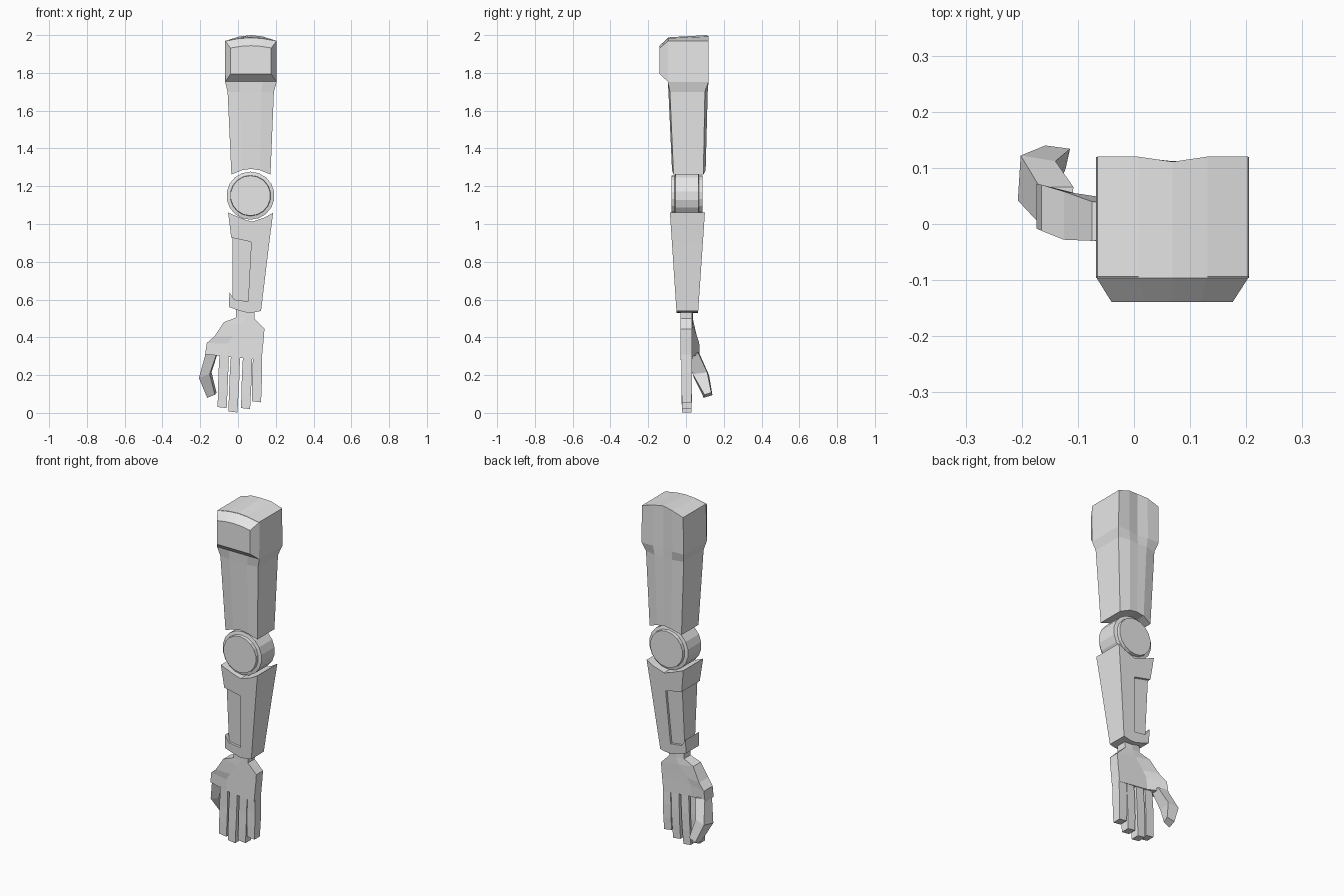
import bpy, bmesh, math

if "Cube" in bpy.data.objects:
    bpy.data.objects.remove(bpy.data.objects["Cube"], do_unlink=True)

grey = bpy.data.materials.new("light_grey")
grey.use_nodes = True
grey.diffuse_color = (0.8, 0.8, 0.8, 1)
grey.node_tree.nodes["Principled BSDF"].inputs["Base Color"].default_value = (0.8, 0.8, 0.8, 1)


def finish(name, bm):
    bmesh.ops.recalc_face_normals(bm, faces=bm.faces)
    mesh = bpy.data.meshes.new(name)
    bm.to_mesh(mesh)
    bm.free()
    mesh.materials.append(grey)
    obj = bpy.data.objects.new(name, mesh)
    bpy.context.collection.objects.link(obj)
    return obj


def loft(name, rings):
    """Each ring is (side_a, side_b): two rows of points running the same way."""
    bm = bmesh.new()
    rows = [([bm.verts.new(p) for p in a], [bm.verts.new(p) for p in b]) for a, b in rings]
    loops = [a + b[::-1] for a, b in rows]
    for l0, l1 in zip(loops, loops[1:]):
        for i in range(len(l0)):
            j = (i + 1) % len(l0)
            bm.faces.new((l0[i], l0[j], l1[j], l1[i]))
    for a, b in (rows[0], rows[-1]):
        for i in range(len(a) - 1):
            bm.faces.new((a[i], a[i + 1], b[i + 1], b[i]))
    return finish(name, bm)


def columns(x0, x1):
    return [x0 + (x1 - x0) * f for f in (0, 0.27, 0.5, 0.73, 1)]


# Upper arm and shoulder: width, front/back depth at corner and middle, height, arch
def arm_ring(x0, x1, front, front_mid, back, back_near, back_mid, z, arch_front, arch_back):
    xs = columns(x0, x1)
    def row(ys, arch):
        return [(x, y, z + arch * k) for x, y, k in zip(xs, ys, (0, 0.75, 1, 0.75, 0))]
    return (row((front, front_mid, front_mid, front_mid, front), arch_front),
            row((back, back_near, back_mid, back_near, back), arch_back))


loft("upper_arm", [
    arm_ring(-0.035, 0.172, -0.066, -0.074, 0.092, 0.104, 0.104, 1.262, 0.03, 0.03),
    arm_ring(-0.055, 0.190, -0.085, -0.093, 0.100, 0.115, 0.112, 1.700, 0, 0),
    arm_ring(-0.068, 0.205, -0.096, -0.096, 0.119, 0.119, 0.110, 1.752, 0, 0),
    arm_ring(-0.065, 0.203, -0.096, -0.096, 0.120, 0.120, 0.111, 1.970, 0.018, 0.030),
])


# Raised shoulder plate with bevelled border
def plate_ring(x0, x1, y, bottom, top, arch):
    xs = columns(x0, x1)
    return ([(x, y, bottom) for x in xs],
            [(x, y, top + arch * k) for x, k in zip(xs, (0, 0.75, 1, 0.75, 0))])


loft("shoulder_plate", [
    plate_ring(-0.068, 0.205, -0.094, 1.752, 1.970, 0.018),
    plate_ring(-0.040, 0.176, -0.139, 1.793, 1.932, 0.012),
])

# Elbow joint: chamfered drum on the y axis
bm = bmesh.new()
SIDES = 18
rims = []
for y, r in ((-0.078, 0.106), (-0.060, 0.108), (-0.056, 0.127),
             (0.066, 0.127), (0.070, 0.108), (0.088, 0.106)):
    rims.append([bm.verts.new((0.066 + r * math.sin(2 * math.pi * i / SIDES), y,
                               1.15 + r * math.cos(2 * math.pi * i / SIDES)))
                 for i in range(SIDES)])
for r0, r1 in zip(rims, rims[1:]):
    for i in range(SIDES):
        j = (i + 1) % SIDES
        bm.faces.new((r0[i], r0[j], r1[j], r1[i]))
bm.faces.new(rims[0])
bm.faces.new(rims[-1])
finish("elbow_joint", bm)


# Forearm: parts share one taper in depth, inset gives the recess
def forearm_part(name, levels, inset=0):
    rings = []
    for pts in levels:
        front, back = [], []
        for x, z in pts:
            t = (z - 0.53) / 0.53
            front.append((x, -0.050 - 0.035 * t + inset, z))
            back.append((x, 0.064 + 0.036 * t - inset, z))
        rings.append((front, back))
    loft(name, rings)


forearm_part("forearm_shell", [
    ((0.050, 0.530), (0.085, 0.532), (0.122, 0.540)),
    ((0.070, 0.905), (0.110, 0.905), (0.166, 0.905)),
    ((0.075, 1.012), (0.145, 1.036), (0.186, 1.060))])
forearm_part("forearm_collar", [
    ((-0.036, 0.928), (0.020, 0.916), (0.070, 0.905)),
    ((-0.052, 1.060), (0.035, 1.024), (0.075, 1.012))])
forearm_part("forearm_core", [
    ((-0.030, 0.590), (0.060, 0.570)),
    ((-0.030, 0.950), (0.080, 0.940))], 0.014)
forearm_part("forearm_cuff", [
    ((-0.047, 0.560), (0.000, 0.543), (0.050, 0.530)),
    ((-0.046, 0.640), (-0.020, 0.600), (0.054, 0.590))])

# Palm and wrist: left, middle and right points, leaning to the palm on the thumb side
palm = []
for left, mid, right, fl, bl in (
        ((-0.010, 0.560), 0.040, (0.090, 0.560), -0.028, 0.030),
        ((-0.010, 0.505), 0.040, (0.086, 0.500), -0.028, 0.032),
        ((-0.075, 0.480), 0.020, (0.140, 0.445), -0.030, 0.040),
        ((-0.125, 0.405), -0.030, (0.137, 0.400), -0.028, 0.058),
        ((-0.165, 0.370), -0.055, (0.133, 0.360), -0.012, 0.070),
        ((-0.174, 0.310), -0.060, (0.125, 0.280), -0.008, 0.072)):
    f = (mid - left[0]) / (right[0] - left[0])
    zm = left[1] + (right[1] - left[1]) * f
    palm.append((
        [(left[0], fl, left[1]), (mid, -0.030, zm), (right[0], -0.030, right[1])],
        [(left[0], bl, left[1]), (mid, 0.036, zm), (right[0], 0.032, right[1])]))
loft("palm", palm)

# Fingers: top centre x, tip centre x, tip height
for i, (xt, xb, tip) in enumerate(((-0.074, -0.084, 0.025), (-0.013, -0.027, 0.002),
                                   (0.051, 0.040, 0.020), (0.104, 0.098, 0.056))):
    rings = []
    for t, w, yf, yb in ((0, 0.024, -0.025, 0.030), (0.40, 0.026, -0.023, 0.033),
                         (0.72, 0.025, -0.023, 0.032), (1, 0.024, -0.022, 0.028)):
        x, z = xt + (xb - xt) * t, 0.31 + (tip - 0.31) * t
        tilt = 0.006 * t
        rings.append(([(x - w, yf, z + tilt), (x + w, yf, z)],
                      [(x - w, yb, z + tilt), (x + w, yb, z)]))
    loft("finger_%d" % (i + 1), rings)

# Thumb: two bent segments
loft("thumb", [
    ([(-0.168, 0.000, 0.325), (-0.112, 0.010, 0.315)], [(-0.168, 0.066, 0.325), (-0.108, 0.066, 0.315)]),
    ([(-0.207, 0.042, 0.185), (-0.150, 0.036, 0.205)], [(-0.202, 0.122, 0.200), (-0.140, 0.112, 0.215)]),
    ([(-0.163, 0.094, 0.080), (-0.122, 0.098, 0.096)], [(-0.158, 0.140, 0.094), (-0.114, 0.134, 0.108)]),
])
